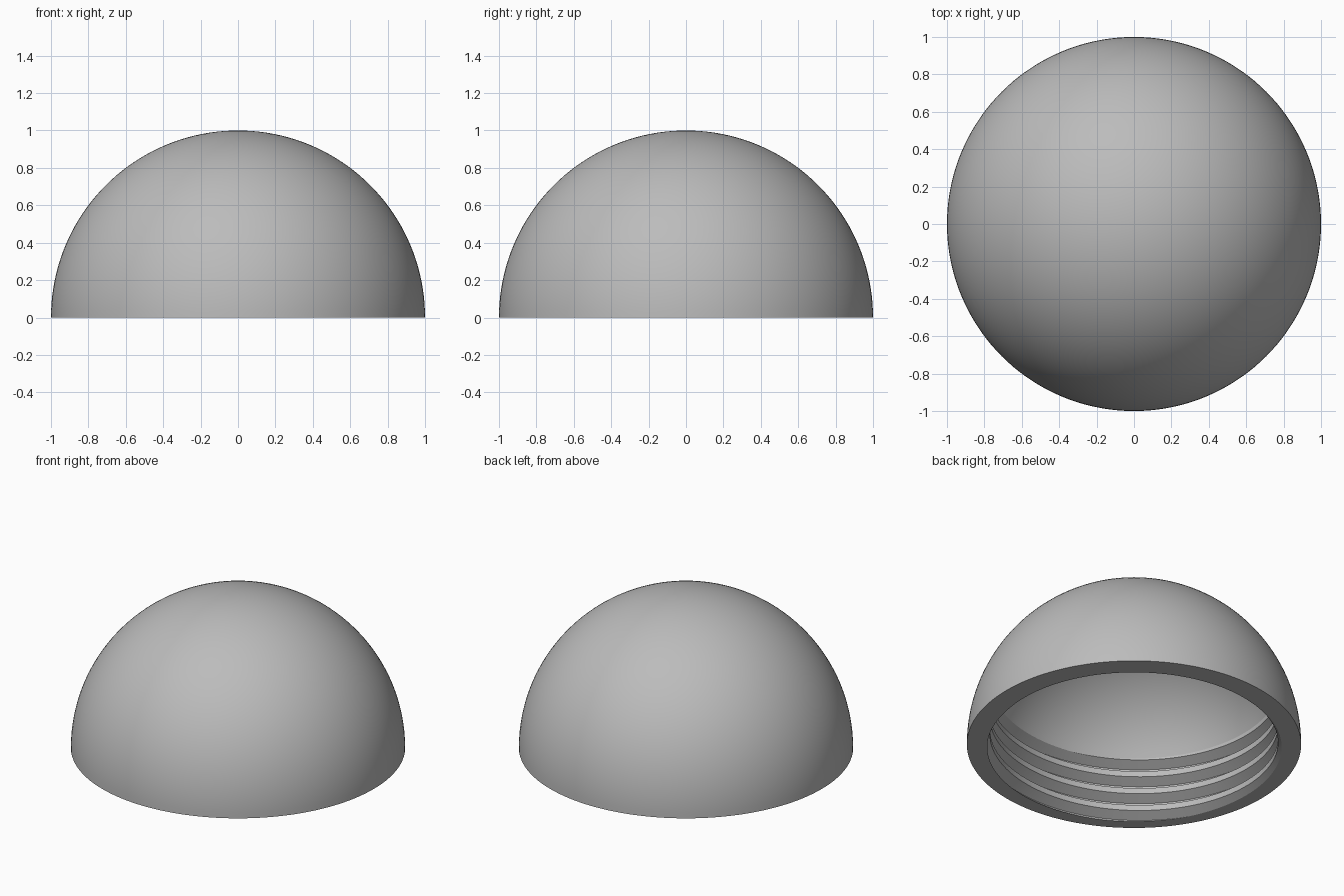
import bpy, bmesh
from math import sin, cos, pi, asin, radians, sqrt

OUTER, INNER = 1.0, 0.95      # dome radii
BORE, ROOT = 0.862, 0.922     # thread minor and major radii
PITCH = 0.1165
SEGMENTS = 144

cube = bpy.data.objects.get("Cube")
if cube:
    bpy.data.objects.remove(cube, do_unlink=True)


def add_object(name, bm):
    bmesh.ops.recalc_face_normals(bm, faces=bm.faces)
    mesh = bpy.data.meshes.new(name)
    bm.to_mesh(mesh)
    bm.free()
    obj = bpy.data.objects.new(name, mesh)
    bpy.context.collection.objects.link(obj)
    return obj


def arc(radius, start, end, steps):
    angles = [start + (end - start) * i / steps for i in range(steps + 1)]
    return [(radius * cos(a), radius * sin(a)) for a in angles]


# Domed shell: lathe the wall section around z
bore_top = sqrt(INNER ** 2 - BORE ** 2)
section = arc(OUTER, pi / 2, 0, 40) + [(BORE, 0)]
section += arc(INNER, asin(bore_top / INNER), pi / 2, 30)
bm = bmesh.new()
verts = [bm.verts.new((r, 0, z)) for r, z in section]
edges = [bm.edges.new(pair) for pair in zip(verts, verts[1:])]
bmesh.ops.spin(bm, geom=verts + edges, axis=(0, 0, 1), cent=(0, 0, 0),
               angle=2 * pi, steps=SEGMENTS, use_merge=False)
bmesh.ops.remove_doubles(bm, verts=bm.verts, dist=1e-5)
dome = add_object("domed_cap", bm)

# Helical groove cutter: a 60 degree profile swept up the bore
inside = BORE - 0.017
flat = 0.005
half = flat + (ROOT - inside) * 0.577
profile = [(inside, -half), (ROOT, -flat), (ROOT, flat), (inside, half)]
first_turn, last_turn = -0.55, 3.21
count = int((last_turn - first_turn) * SEGMENTS)
bm = bmesh.new()
rings = []
for i in range(count + 1):
    turn = first_turn + (last_turn - first_turn) * i / count
    a = radians(-135) + turn * 2 * pi
    rings.append([bm.verts.new((r * cos(a), r * sin(a), turn * PITCH + z))
                  for r, z in profile])
for low, high in zip(rings, rings[1:]):
    for k in range(4):
        n = (k + 1) % 4
        bm.faces.new((low[k], low[n], high[n], high[k]))
bm.faces.new(rings[0])
bm.faces.new(rings[-1])
cutter = add_object("thread_cutter", bm)
cutter.hide_render = True

# Cut the internal thread
mod = dome.modifiers.new("thread", 'BOOLEAN')
mod.operation = 'DIFFERENCE'
mod.solver = 'EXACT'
mod.object = cutter
bpy.ops.object.select_all(action='DESELECT')
dome.select_set(True)
bpy.context.view_layer.objects.active = dome
bpy.ops.object.modifier_apply(modifier=mod.name)
bpy.data.objects.remove(cutter, do_unlink=True)

# Plain grey finish
grey = bpy.data.materials.new("plain_grey")
grey.use_nodes = True
colour = (0.5, 0.5, 0.5, 1)
grey.diffuse_color = colour
grey.node_tree.nodes["Principled BSDF"].inputs["Base Color"].default_value = colour
dome.data.materials.clear()
dome.data.materials.append(grey)
bpy.ops.object.shade_smooth_by_angle(angle=radians(20))
